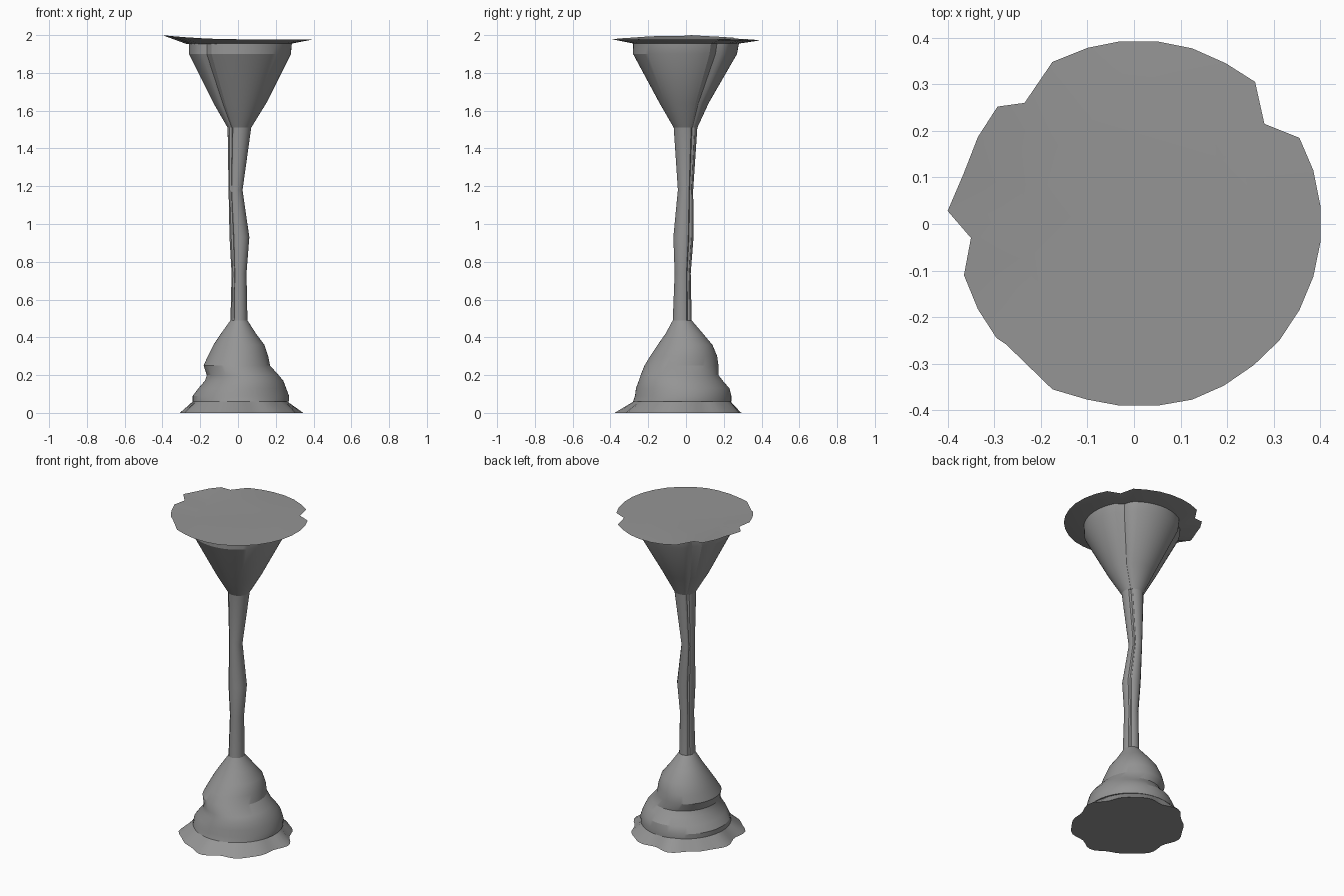
import bpy, bmesh, math

if "Cube" in bpy.data.objects:
    bpy.data.objects.remove(bpy.data.objects["Cube"])

grey = bpy.data.materials.new("stone grey")
grey.diffuse_color = (0.30, 0.30, 0.30, 1)
grey.use_nodes = True
grey.node_tree.nodes["Principled BSDF"].inputs["Base Color"].default_value = grey.diffuse_color
SEG = 64


def make_object(name, bm):
    bmesh.ops.recalc_face_normals(bm, faces=bm.faces)
    mesh = bpy.data.meshes.new(name)
    bm.to_mesh(mesh)
    bm.free()
    mesh.materials.append(grey)
    ob = bpy.data.objects.new(name, mesh)
    bpy.context.collection.objects.link(ob)
    bpy.ops.object.select_all(action='DESELECT')
    ob.select_set(True)
    bpy.context.view_layer.objects.active = ob
    bpy.ops.object.shade_smooth_by_angle(angle=math.radians(25))
    return ob


def bridge(bm, a, b):
    n = len(a)
    for i in range(n):
        bm.faces.new((a[i], a[(i + 1) % n], b[(i + 1) % n], b[i]))


def groove(a, depth):
    """Narrow creases running up the sides at three headings."""
    f = 1.0
    for deg in (38, 137, 226):
        d = (math.degrees(a) - deg + 180) % 360 - 180
        f -= depth * max(0, 1 - abs(d) / 10)
    return f


def loft(name, sections, depth=0.0, wave=None):
    """Rings given as z, left, right, front, back extents."""
    bm = bmesh.new()
    rings = []
    for k, (z, x0, x1, y0, y1) in enumerate(sections):
        ring = []
        for i in range(SEG):
            a = 2 * math.pi * i / SEG
            f = groove(a, depth)
            if wave and k == 0:
                f *= wave(a)
            ring.append(bm.verts.new(((x0 + x1) / 2 + (x1 - x0) / 2 * math.cos(a) * f,
                                      (y0 + y1) / 2 + (y1 - y0) / 2 * math.sin(a) * f, z)))
        rings.append(ring)
    for a, b in zip(rings, rings[1:]):
        bridge(bm, a, b)
    bm.faces.new(rings[0])
    bm.faces.new(rings[-1])
    return make_object(name, bm)


# ragged skirt on the ground
loft("base_skirt", [(0, -.30, .33, -.36, .29), (.065, -.235, .255, -.27, .235)],
     wave=lambda a: 1 + .035 * math.sin(7 * a + .6) + .025 * math.sin(11 * a))

# bell-shaped foot with a lip and a shoulder
loft("foot", [(.06, -.24, .27, -.28, .24), (.09, -.24, .27, -.27, .24),
              (.13, -.21, .255, -.265, .23), (.17, -.175, .24, -.25, .195),
              (.20, -.165, .215, -.24, .172), (.25, -.182, .17, -.22, .172),
              (.30, -.16, .16, -.19, .165), (.36, -.13, .14, -.15, .14),
              (.42, -.09, .095, -.108, .09), (.49, -.04, .05, -.07, .03)])

# slightly crooked stem
loft("stem", [(.49, -.04, .05, -.07, .03), (.74, -.034, .045, -.06, .025),
              (.93, -.045, .06, -.067, .04), (1.18, -.05, .024, -.043, .038),
              (1.51, -.055, .07, -.065, .06)], depth=.15)

# flared cup
loft("cup", [(1.51, -.055, .07, -.065, .06), (1.64, -.13, .15, -.14, .12),
             (1.90, -.26, .28, -.28, .27), (1.955, -.26, .285, -.28, .28)], depth=.09)

# chipped top plate, slightly raised at the left
outline = [(.40, -.04), (.40, .04), (.385, .115), (.355, .185), (.28, .215),
           (.26, .305), (.197, .345), (.125, .377), (.05, .392), (-.03, .392),
           (-.10, .378), (-.175, .348), (-.235, .26), (-.293, .252), (-.335, .187),
           (-.365, .11), (-.40, .028), (-.35, -.03), (-.365, -.11), (-.335, -.183),
           (-.295, -.245), (-.275, -.258), (-.175, -.355), (-.10, -.377), (-.03, -.39),
           (.05, -.39), (.125, -.377), (.193, -.347), (.257, -.303), (.312, -.25),
           (.355, -.185), (.385, -.113)]
bm = bmesh.new()
edge = [bm.verts.new((x, y, 1.978 + .022 * max(0, -x / .4) ** 2 - .006 * max(0, y / .4)))
        for x, y in outline]
under = [bm.verts.new((x * .68, y * .68, 1.953)) for x, y in outline]
bridge(bm, edge, under)
bm.faces.new(under)
inner = [bm.verts.new((x * .65, y * .65, 1.978)) for x, y in outline]
bridge(bm, edge, inner)
bm.faces.new(inner)
make_object("top_plate", bm)
